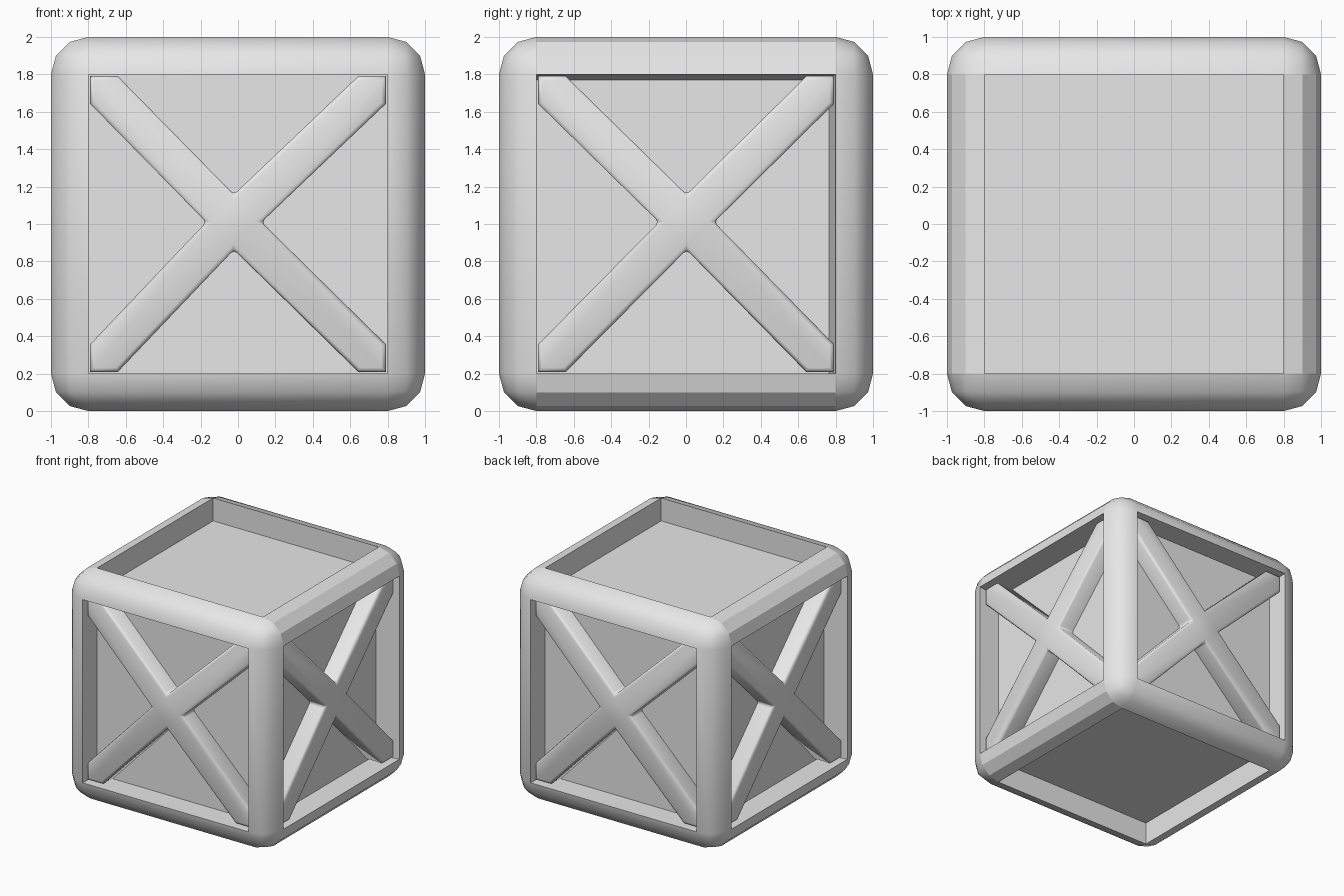
import bpy, bmesh, math
from mathutils import Vector, Matrix

if "Cube" in bpy.data.objects:
    bpy.data.objects.remove(bpy.data.objects["Cube"])

grey = bpy.data.materials.new("plain grey")
grey.diffuse_color = (0.8, 0.8, 0.8, 1)
grey.use_nodes = True
grey.node_tree.nodes["Principled BSDF"].inputs["Base Color"].default_value = grey.diffuse_color


def finish(bm, name, angle=40):
    bmesh.ops.recalc_face_normals(bm, faces=bm.faces)
    for e in bm.edges:
        e.smooth = len(e.link_faces) == 2 and e.calc_face_angle() < math.radians(angle)
    me = bpy.data.meshes.new(name)
    bm.to_mesh(me)
    bm.free()
    me.materials.append(grey)
    ob = bpy.data.objects.new(name, me)
    bpy.context.collection.objects.link(ob)
    return ob


# crate body: rounded cube with each flat side sunk into a recess
bm = bmesh.new()
bmesh.ops.create_cube(bm, size=2, matrix=Matrix.Translation((0, 0, 1)))
bmesh.ops.bevel(bm, geom=bm.edges[:], offset=0.2, segments=3, profile=0.5,
                affect='EDGES')
bm.normal_update()
sides = [f for f in bm.faces if f.calc_area() > 2]
for f in bm.faces:
    c = f.calc_center_median()
    long_y = max(v.co.y for v in f.verts) - min(v.co.y for v in f.verts) > 1
    f.smooth = f not in sides and not long_y   # rails along y are faceted
for f in sides:
    n = f.normal.copy()
    f.smooth = False
    inner = bmesh.ops.extrude_discrete_faces(bm, faces=[f])["faces"][0]
    for v in inner.verts:
        v.co -= n * 0.2
        if abs(n.x) > 0.5:                     # slightly tapered side recess
            if v.co.z > 1:
                v.co.z -= 0.03
            if v.co.y * n.x > 0:
                v.co.y -= 0.035 * n.x
    for e in inner.edges:
        for g in e.link_faces:
            g.smooth = False
finish(bm, "crate_body")


# crossed brace, drawn in (u, v), front at -y, then turned to its side
def brace(name, turn, u0):
    h, a = 0.79, 0.148          # half opening, half arm width along an axis
    quarter = [(a, 0), (h, h - a), (h, h), (h - a, h)]
    pts = []
    for k in range(4):
        r = Matrix.Rotation(k * math.pi / 2, 2)
        for p in quarter:
            q = r @ Vector(p)
            t = 1 - max(abs(q.x), abs(q.y)) / h   # centre offset fades at ends
            pts.append((q.x + u0 * (1 if t > 0.3 else 0), q.y + 0.01 * (t > 0.3)))
    bm = bmesh.new()
    front = [bm.verts.new((u, -0.955, 1 + v)) for u, v in pts]
    face = bm.faces.new(front)
    back = bmesh.ops.extrude_face_region(bm, geom=[face], use_keep_orig=True)
    for v in back["geom"]:
        if isinstance(v, bmesh.types.BMVert):
            v.co.y = -0.79
    bmesh.ops.recalc_face_normals(bm, faces=bm.faces)
    soft = [e for e in bm.edges if all(v.co.y < -0.9 for v in e.verts)
            or all(abs(v.co.x) < 0.3 and abs(v.co.z - 1) < 0.3 for v in e.verts)
            and abs(e.verts[0].co.y - e.verts[1].co.y) > 0.1]
    bmesh.ops.bevel(bm, geom=soft, offset=0.022, segments=2, profile=0.5,
                    affect='EDGES', clamp_overlap=True)
    bmesh.ops.transform(bm, verts=bm.verts, matrix=Matrix.Rotation(turn, 4, 'Z'))
    for f in bm.faces:
        f.smooth = True
    finish(bm, name, 60)


for i, name in enumerate(["front", "right", "back", "left"]):
    brace(name + "_brace", i * math.pi / 2, -0.022 if i % 2 == 0 else 0.003)
